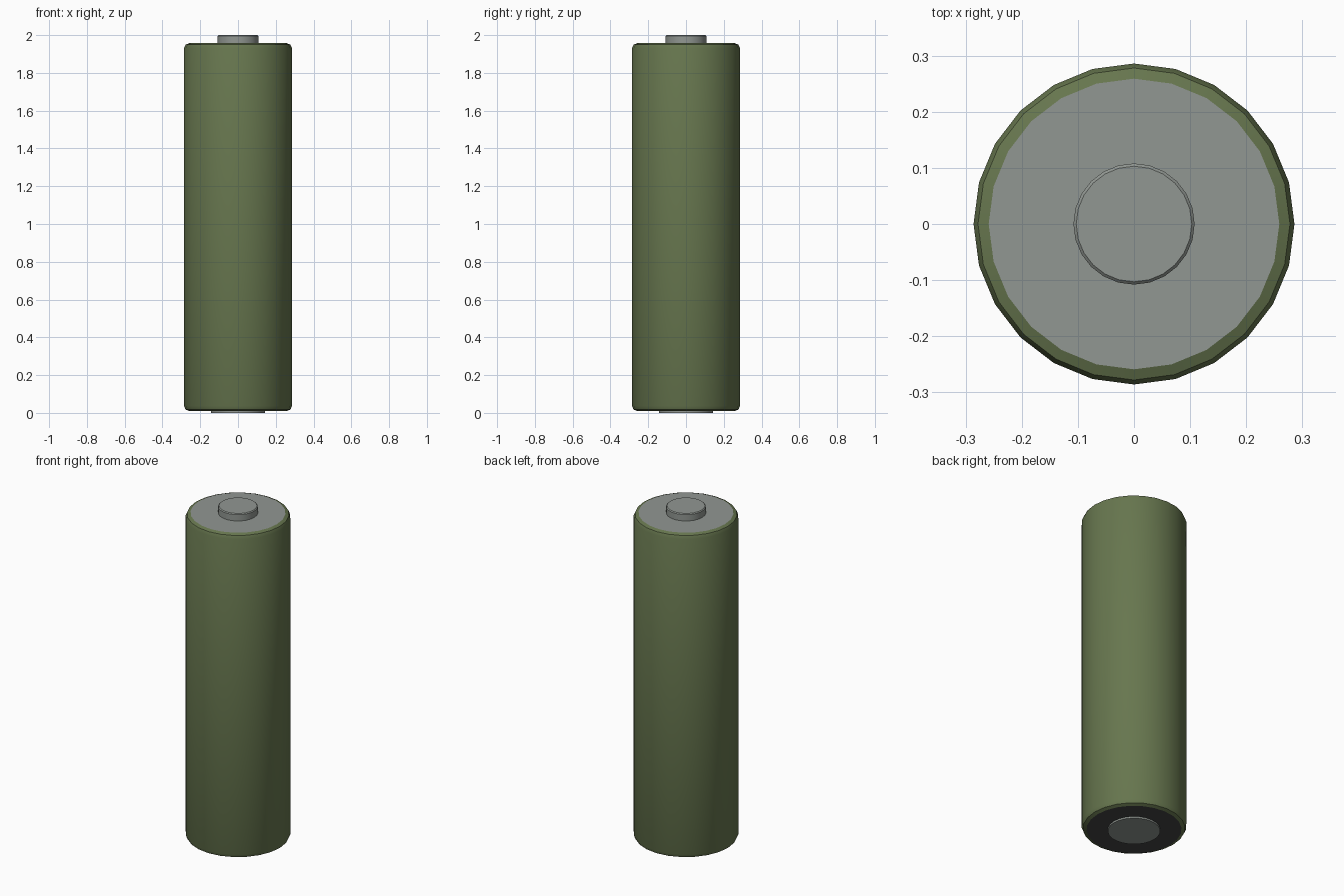
import bpy, bmesh
from math import cos, sin, tau, radians

cube = bpy.data.objects.get("Cube")
if cube:
    bpy.data.objects.remove(cube, do_unlink=True)

SIDES = 24


def material(name, rgb):
    mat = bpy.data.materials.new(name)
    mat.use_nodes = True
    mat.diffuse_color = (*rgb, 1)
    mat.node_tree.nodes["Principled BSDF"].inputs["Base Color"].default_value = (*rgb, 1)
    return mat


green = material("olive_green", (0.135, 0.182, 0.077))
grey = material("metal_grey", (0.285, 0.31, 0.288))
dark = material("dark_grey", (0.058, 0.062, 0.06))


def lathe(name, profile, side, top, bottom):
    """Turn a bottom-to-top (radius, height) profile and close both ends."""
    bm = bmesh.new()
    rings = [[bm.verts.new((r * cos(tau * i / SIDES), r * sin(tau * i / SIDES), z))
              for i in range(SIDES)] for r, z in profile]
    for low, high in zip(rings, rings[1:]):
        for i in range(SIDES):
            j = (i + 1) % SIDES
            bm.faces.new((low[i], low[j], high[j], high[i]))
    cap_top = bm.faces.new(rings[-1])
    cap_bottom = bm.faces.new(rings[0][::-1])
    cap_top.material_index, cap_bottom.material_index = 1, 2
    mesh = bpy.data.meshes.new(name)
    bm.to_mesh(mesh)
    bm.free()
    for mat in (side, top, bottom):
        mesh.materials.append(mat)
    obj = bpy.data.objects.new(name, mesh)
    bpy.context.collection.objects.link(obj)
    bpy.ops.object.select_all(action="DESELECT")
    obj.select_set(True)
    bpy.context.view_layer.objects.active = obj
    bpy.ops.object.shade_smooth_by_angle(angle=radians(30))
    # Flat end caps
    for face in mesh.polygons:
        if face.material_index:
            face.use_smooth = False
    return obj


# Main casing with rounded rims
R, LOW, HIGH = 0.286, 0.01, 1.957
rim = [(R - 0.027, 0), (R - 0.008, 0.008), (R, 0.027)]
casing = [(r, LOW + d) for r, d in rim] + [(r, HIGH - d) for r, d in reversed(rim)]
lathe("casing", casing, green, grey, dark)

# Raised contact on top, slightly bevelled
lathe("top_contact", [(0.108, HIGH - 0.01), (0.108, 1.995), (0.103, 2.0)], grey, grey, grey)

# Shallow contact plate underneath
lathe("bottom_contact", [(0.143, 0), (0.143, LOW + 0.005)], grey, grey, grey)
